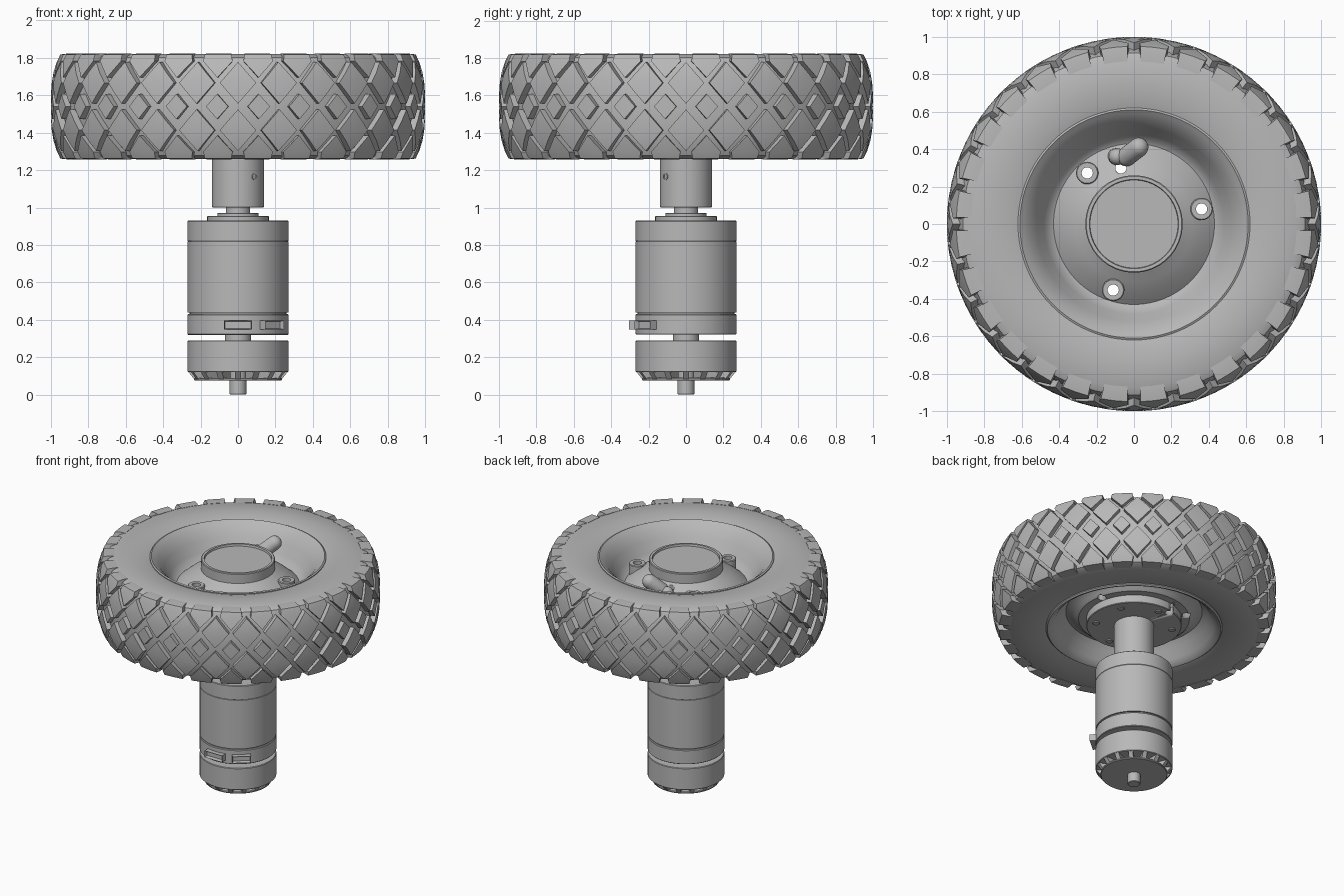
import bpy, bmesh, math
from mathutils import Matrix, Vector

cube = bpy.data.objects.get("Cube")
if cube:
    bpy.data.objects.remove(cube, do_unlink=True)

GREY = (0.48, 0.48, 0.48, 1)
mat = bpy.data.materials.new("plain grey")
mat.use_nodes = True
mat.diffuse_color = GREY
bsdf = mat.node_tree.nodes["Principled BSDF"]
bsdf.inputs["Base Color"].default_value = GREY
bsdf.inputs["Roughness"].default_value = 0.7
made = []
MID = 1.54          # height of the wheel's middle plane
PITCH = math.tau / 28


def finish(name, bm):
    bmesh.ops.remove_doubles(bm, verts=bm.verts, dist=1e-5)
    bmesh.ops.recalc_face_normals(bm, faces=bm.faces)
    me = bpy.data.meshes.new(name)
    bm.to_mesh(me)
    bm.free()
    me.materials.append(mat)
    ob = bpy.data.objects.new(name, me)
    bpy.context.collection.objects.link(ob)
    made.append(ob)
    return ob


def add_lathe(bm, profile, seg, move=None, closed=False):
    """Turn a (radius, height) profile around z."""
    rings = []
    for i in range(seg):
        a = math.tau * i / seg
        ring = [Vector((r * math.cos(a), r * math.sin(a), z)) for r, z in profile]
        rings.append([bm.verts.new(move @ p if move else p) for p in ring])
    n = len(profile)
    for i in range(seg):
        p, q = rings[i], rings[(i + 1) % seg]
        for j in range(n if closed else n - 1):
            k = (j + 1) % n
            bm.faces.new((p[j], q[j], q[k], p[k]))


def lathe(name, profile, seg=64, closed=False):
    bm = bmesh.new()
    add_lathe(bm, profile, seg, None, closed)
    return finish(name, bm)


def rod(r, z0, z1, c=0.004):
    return [(0, z0), (r - c, z0), (r, z0 + c), (r, z1 - c), (r - c, z1), (0, z1)]


def mirrored(half):
    """Profile from the inside edge to the middle plane, mirrored below it."""
    return ([(r, MID + h) for r, h in half] +
            [(r, MID - h) for r, h in reversed(half) if h])


# Tyre carcass
lathe("tyre", mirrored([(0.60, 0.20), (0.615, 0.262), (0.66, 0.275), (0.74, 0.281),
                        (0.875, 0.281), (0.915, 0.262), (0.935, 0.22),
                        (0.957, 0.13), (0.968, 0)]), 112, True)


# Tread blocks, wrapped over the crown and shoulders
def tread_point(a, s, depth):
    side, d = math.copysign(1, s), abs(s)
    edge = 0.27
    if d <= edge:
        r, h = 1 - 0.05 * (d / edge) ** 3 - depth, d * 1.03
        h = min(h, 0.281 - depth * 0.3)
    else:
        r, h = 0.95 - (d - edge), 0.283 - depth
    return Vector((r * math.cos(a), r * math.sin(a), MID + side * h))


def tread_block(bm, angle, rows):
    layers = []
    for depth in (0, 0.045):
        layers.append([[bm.verts.new(tread_point(angle + w * c, s, depth))
                        for c in (-1, 0, 1)] for s, w in rows])
    top, low = layers
    last = len(rows) - 1
    for i in range(last):
        for j in range(2):
            for g in layers:
                bm.faces.new((g[i][j], g[i][j + 1], g[i + 1][j + 1], g[i + 1][j]))
        for j in (0, 2):
            bm.faces.new((top[i][j], top[i + 1][j], low[i + 1][j], low[i][j]))
    for i in (0, last):
        if rows[i][1]:
            for j in range(2):
                bm.faces.new((top[i][j], top[i][j + 1], low[i][j + 1], low[i][j]))


def diamond(s, h, w):
    return [(s - h, 0), (s - h / 2, w / 2), (s, w), (s + h / 2, w / 2), (s + h, 0)]


bm = bmesh.new()
shoulder = [(0.15, 0), (0.235, 0.082), (0.27, 0.075), (0.31, 0.073), (0.35, 0.073)]
for k in range(28):
    a = k * PITCH
    tread_block(bm, a + PITCH / 2, diamond(0, 0.065, 0.06))
    for side in (-1, 1):
        tread_block(bm, a, diamond(side * 0.123, 0.108, 0.098))
        tread_block(bm, a + PITCH / 2, [(side * s, w) for s, w in shoulder])
finish("tread_blocks", bm)

# Wheel hub: rim bowl, dome, raised cap edge and recessed underside
hub = lathe("wheel_hub", [
    (0, 1.78), (0.235, 1.78), (0.238, 1.795), (0.255, 1.795), (0.26, 1.79), (0.26, 1.72),
    (0.31, 1.69), (0.36, 1.66), (0.43, 1.60), (0.45, 1.61), (0.48, 1.65), (0.52, 1.72),
    (0.56, 1.775), (0.59, 1.80), (0.61, 1.815), (0.62, 1.81), (0.62, 1.27), (0.61, 1.262),
    (0.59, 1.27), (0.56, 1.30), (0.52, 1.36), (0.48, 1.40), (0.44, 1.39), (0.41, 1.36),
    (0.39, 1.345), (0, 1.345)], 96)

# Mounting flange under the hub
flange = lathe("hub_flange", rod(0.335, 1.285, 1.35), 64)

# Three drilled bosses on the dome
cut = bmesh.new()
bosses = bmesh.new()
for i in range(3):
    a = math.radians(12.5 + 120 * i)
    at = Matrix.Translation((0.37 * math.cos(a), 0.37 * math.sin(a), 0))
    add_lathe(bosses, [(0.03, 1.5), (0.03, 1.695), (0.055, 1.695), (0.06, 1.69), (0.06, 1.5)],
              24, at, True)
    add_lathe(cut, rod(0.0305, 1.1, 1.9), 24, at)
add_lathe(cut, rod(0.03, 1.1, 1.9), 24, Matrix.Translation((-0.07, 0.30, 0)))
finish("screw_bosses", bosses)
cutter = finish("hole_cutter", cut)
cutter.hide_render = True
cutter.display_type = 'WIRE'
for ob in (hub, flange):
    mod = ob.modifiers.new("holes", 'BOOLEAN')
    mod.operation = 'DIFFERENCE'
    mod.solver = 'EXACT'
    mod.object = cutter

# Flange bolts
bm = bmesh.new()
for i in range(6):
    a = math.tau * (i + 0.5) / 6
    at = Matrix.Translation((0.27 * math.cos(a), 0.27 * math.sin(a), 0))
    add_lathe(bm, rod(0.025, 1.277, 1.30, 0.002), 20, at)
finish("flange_bolts", bm)


# Bent valve stem with round ends
def add_capsule(bm, p, q, r):
    p, q = Vector(p), Vector(q)
    length = (q - p).length
    turn = (q - p).to_track_quat('Z', 'Y').to_matrix().to_4x4()
    arc = [math.pi / 2 * i / 6 for i in range(7)]
    prof = [(r * math.sin(t), -r * math.cos(t)) for t in arc]
    prof += [(r * math.cos(t), length + r * math.sin(t)) for t in arc]
    add_lathe(bm, prof, 24, Matrix.Translation(p) @ turn)


bm = bmesh.new()
add_capsule(bm, (-0.04, 0.36, 1.70), (0.025, 0.41, 1.765), 0.052)
add_capsule(bm, (-0.10, 0.36, 1.56), (-0.09, 0.36, 1.69), 0.045)
add_capsule(bm, (-0.09, 0.36, 1.69), (-0.04, 0.36, 1.70), 0.04)
finish("valve_stem", bm)

# Coupler and set screw
lathe("shaft_coupler", rod(0.14, 1.0, 1.30))
bm = bmesh.new()
turn = Vector((0.09, -0.11, 0)).to_track_quat('Z', 'Y').to_matrix().to_4x4()
add_lathe(bm, [(0, 0.13), (0.012, 0.13), (0.012, 0.144), (0.018, 0.144), (0.018, 0.12)],
          20, Matrix.Translation((0, 0, 1.165)) @ turn)
finish("set_screw", bm)

# Motor
lathe("output_shaft", rod(0.065, 0.90, 1.02))
lathe("motor_collar", rod(0.165, 0.92, 0.955))
lathe("motor_boss", rod(0.11, 0.95, 0.972))
lathe("motor_body", [(0, 0.44), (0.27, 0.44), (0.27, 0.818), (0.267, 0.82), (0.27, 0.822),
                     (0.27, 0.926), (0.266, 0.93), (0, 0.93)])
lathe("body_seam", rod(0.258, 0.42, 0.45))
lathe("sensor_ring", rod(0.27, 0.32, 0.43))
lathe("inner_shaft", rod(0.07, 0.28, 0.33))
lathe("rotor_cup", rod(0.27, 0.12, 0.29))
lathe("end_disc", rod(0.235, 0.075, 0.09))
lathe("rear_shaft", rod(0.045, 0.0, 0.13))

# Cooling vent spokes between cup and end disc
bm = bmesh.new()
outline = [(0.14, 0.08), (0.232, 0.08), (0.268, 0.125), (0.14, 0.125)]
for i in range(16):
    turn = Matrix.Rotation(math.tau * i / 16, 3, 'Z')
    a, b = [[bm.verts.new(turn @ Vector((r, y, z))) for r, z in outline]
            for y in (-0.016, 0.016)]
    bm.faces.new(a)
    bm.faces.new(b)
    for j in range(4):
        k = (j + 1) % 4
        bm.faces.new((a[j], a[k], b[k], b[j]))
finish("vent_spokes", bm)


# Connector sockets on the sensor ring, open at the front
def socket(name, angle, width):
    bm = bmesh.new()
    place = (Matrix.Rotation(math.radians(angle), 4, 'Z') @
             Matrix.Translation((0, -0.27, 0.372)) @ Matrix.Diagonal((width, 0.07, 0.05, 1)))
    bmesh.ops.create_cube(bm, size=1, matrix=place)
    out = place.to_3x3() @ Vector((0, -1, 0))
    bm.normal_update()
    front = max(bm.faces, key=lambda f: f.normal.dot(out))
    bmesh.ops.inset_region(bm, faces=[front], thickness=0.009)
    bmesh.ops.translate(bm, verts=front.verts, vec=out.normalized() * -0.025)
    finish(name, bm)


socket("wide_socket", 0, 0.15)
socket("narrow_socket", 40, 0.13)

# Smooth round surfaces, keep edges crisp
bpy.ops.object.select_all(action='DESELECT')
for ob in made:
    ob.select_set(True)
bpy.context.view_layer.objects.active = hub
bpy.ops.object.shade_smooth_by_angle(angle=math.radians(32))
